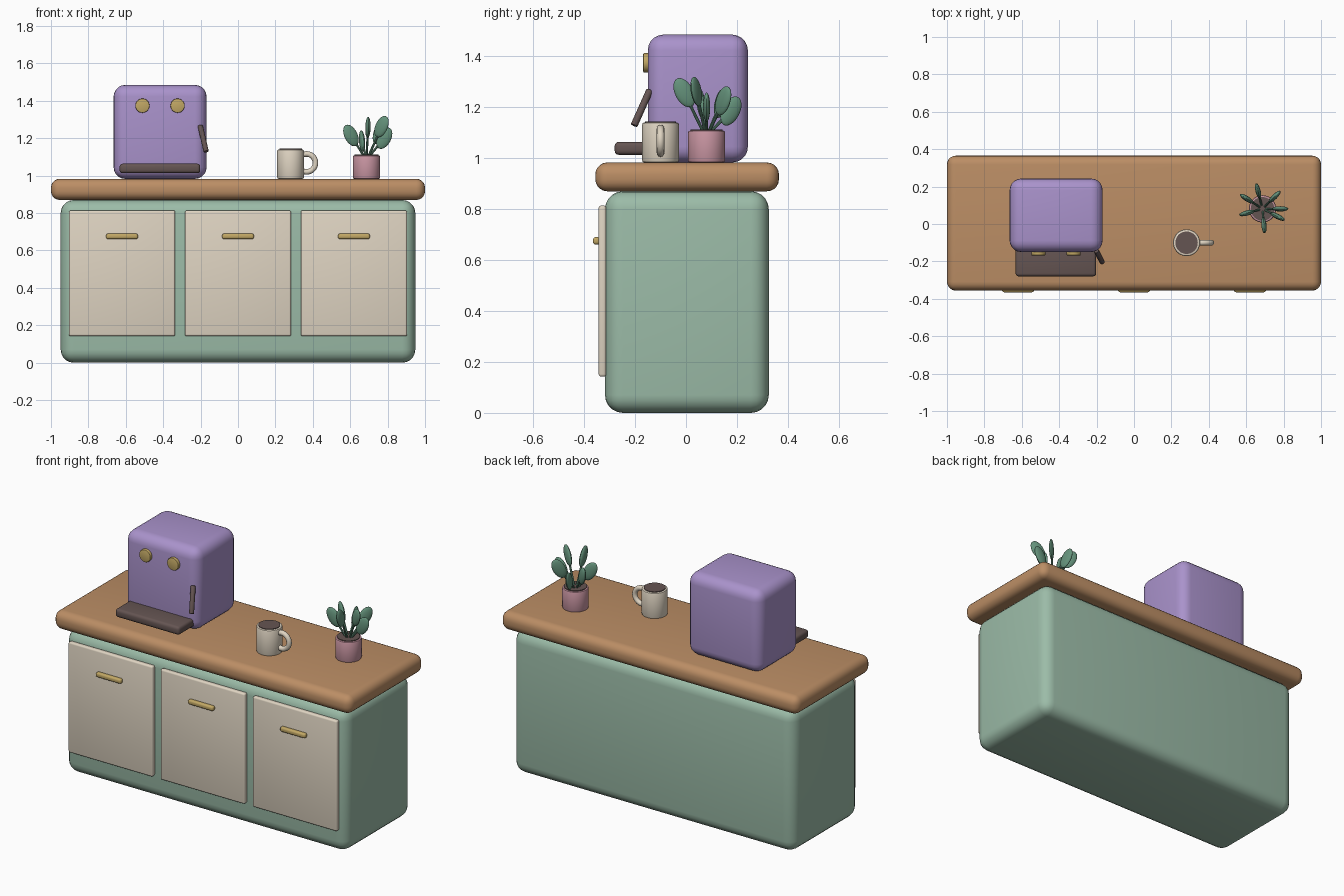
import bpy
from math import cos, sin, pi, radians
from mathutils import Vector, Matrix

if "Cube" in bpy.data.objects:
    bpy.data.objects.remove(bpy.data.objects["Cube"])


def mat(name, rgb):
    m = bpy.data.materials.new(name)
    m.diffuse_color = (*rgb, 1)
    m.use_nodes = True
    m.node_tree.nodes["Principled BSDF"].inputs["Base Color"].default_value = m.diffuse_color
    return m


GREEN = mat("sage", (0.33, 0.50, 0.39))
WOOD = mat("wood", (0.50, 0.27, 0.13))
CREAM = mat("cream", (0.74, 0.66, 0.54))
PURPLE = mat("lilac", (0.40, 0.29, 0.60))
BRASS = mat("brass", (0.54, 0.39, 0.13))
DARK = mat("dark_brown", (0.13, 0.09, 0.085))
PINK = mat("pink", (0.58, 0.30, 0.36))
LEAF = mat("leaf", (0.13, 0.29, 0.20))


def finish(name, material, bevel=0.0, segments=4):
    ob = bpy.context.object
    ob.name = ob.data.name = name
    ob.data.materials.append(material)
    if bevel:
        b = ob.modifiers.new("round", 'BEVEL')
        b.width, b.segments = bevel, segments
        b.limit_method, b.angle_limit = 'ANGLE', radians(40)
        bpy.ops.object.modifier_apply(modifier=b.name)
    bpy.ops.object.shade_smooth_by_angle(angle=radians(35))
    return ob


def box(name, lo, hi, material, bevel, segments=4):
    lo, hi = Vector(lo), Vector(hi)
    bpy.ops.mesh.primitive_cube_add(size=1, location=(lo + hi) / 2)
    bpy.context.object.scale = hi - lo
    bpy.ops.object.transform_apply(location=False, rotation=False, scale=True)
    return finish(name, material, bevel, segments)


def rod(name, a, b, r, material, bevel=0.0, sides=32):
    a, b = Vector(a), Vector(b)
    d = b - a
    bpy.ops.mesh.primitive_cylinder_add(
        vertices=sides, radius=r, depth=d.length, location=(a + b) / 2,
        rotation=d.to_track_quat('Z', 'Y').to_euler())
    return finish(name, material, bevel, 2)


# Cabinet and worktop
box("cabinet", (-0.948, -0.318, 0), (0.948, 0.325, 0.87), GREEN, 0.07, 5)
box("worktop", (-1, -0.356, 0.87), (1, 0.365, 0.983), WOOD, 0.047, 5)

# Doors and their handles
for i, x in enumerate((-0.62, 0, 0.62)):
    box(f"door_{i}", (x - 0.284, -0.343, 0.142), (x + 0.284, -0.313, 0.814), CREAM, 0.01, 3)
    box(f"door_handle_{i}", (x - 0.085, -0.365, 0.661), (x + 0.085, -0.337, 0.69), BRASS, 0.01, 3)

# Coffee machine: body, drip tray, knobs, lever
box("machine_body", (-0.665, -0.15, 0.983), (-0.168, 0.243, 1.485), PURPLE, 0.062, 5)
box("drip_tray", (-0.633, -0.28, 1.013), (-0.202, -0.10, 1.064), DARK, 0.016, 3)
for i, x in enumerate((-0.511, -0.323)):
    rod(f"knob_{i}", (x, -0.14, 1.374), (x, -0.168, 1.374), 0.038, BRASS, 0.004)
rod("lever", (-0.202, -0.142, 1.267), (-0.17, -0.204, 1.128), 0.014, DARK, 0.003, 20)

# Mug with coffee and ring handle
MX, MY = 0.281, -0.1
rod("mug", (MX, MY, 0.983), (MX, MY, 1.14), 0.072, CREAM, 0.008, 40)
rod("coffee", (MX, MY, 1.12), (MX, MY, 1.144), 0.06, DARK, 0.0, 40)
bpy.ops.mesh.primitive_torus_add(
    location=(0.366, MY, 1.068), rotation=(pi / 2, 0, 0),
    major_radius=0.048, minor_radius=0.015, major_segments=36, minor_segments=12)
finish("mug_handle", CREAM)

# Potted plant
PX, PY = 0.687, 0.081
rod("pot", (PX, PY, 0.983), (PX, PY, 1.108), 0.073, PINK, 0.008, 40)
rod("soil", (PX, PY, 1.09), (PX, PY, 1.113), 0.063, DARK, 0.0, 40)

# Leaves: angle, distance from pot axis, height
LEAVES = [(0, 0.095, 1.20), (45, 0.092, 1.225), (104, 0.098, 1.185), (147, 0.100, 1.215),
          (195, 0.086, 1.215), (275, 0.088, 1.257), (333, 0.090, 1.262)]
for i, (deg, r, z) in enumerate(LEAVES):
    a = radians(deg)
    centre = Vector((PX + r * cos(a), PY + r * sin(a), z))
    rod(f"stem_{i}", (PX + 0.012 * cos(a), PY + 0.012 * sin(a), 1.10), centre, 0.006, LEAF, 0, 10)
    bpy.ops.mesh.primitive_uv_sphere_add(segments=20, ring_count=12, radius=1)
    ob = bpy.context.object
    ob.data.transform(Matrix.Diagonal((0.036, 0.014, 0.062, 1)))
    ob.matrix_world = (Matrix.Translation(centre) @ Matrix.Rotation(a, 4, 'Z')
                       @ Matrix.Rotation(radians(28), 4, 'Y'))
    finish(f"leaf_{i}", LEAF)
